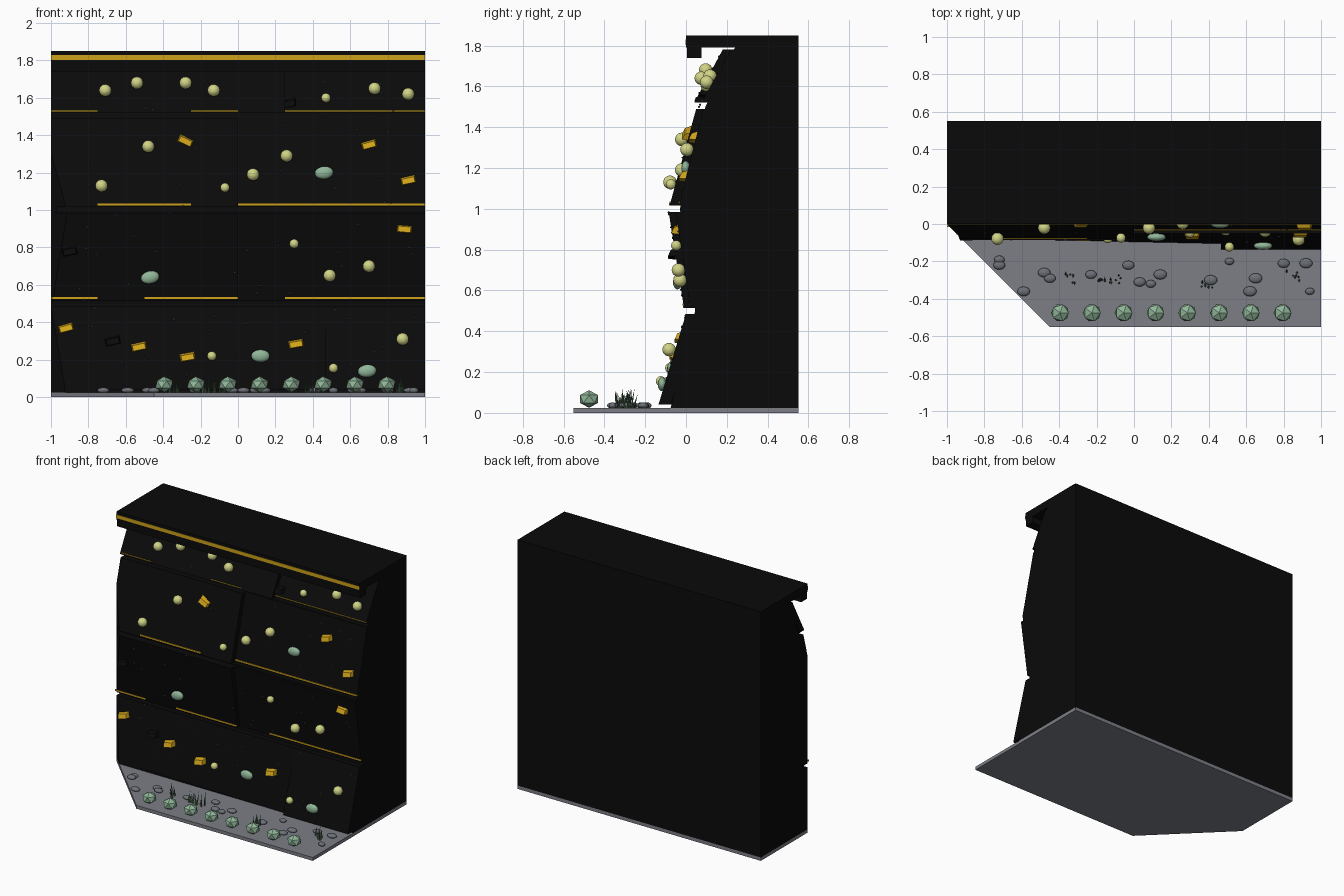
import bpy, bmesh, math, random
from mathutils import Matrix, Vector

random.seed(4)
if "Cube" in bpy.data.objects:
    bpy.data.objects.remove(bpy.data.objects["Cube"])


def material(name, *rgb):
    m = bpy.data.materials.new(name)
    m.use_nodes = True
    m.diffuse_color = (*rgb, 1)
    m.node_tree.nodes["Principled BSDF"].inputs["Base Color"].default_value = (*rgb, 1)
    return m


BLACK = material("wall black", .003, .003, .003)
GOLD = material("gold", .62, .36, .01)
CREAM = material("pale lime", .64, .66, .24)
SAGE = material("sage green", .28, .47, .32)
GRASS = material("grass green", .07, .15, .08)
FLOOR = material("floor grey", .2, .21, .24)
STONE = material("stone grey", .15, .16, .18)
BOLT = material("bolt grey", .07, .07, .07)


def finish(name, bm, mat, smooth=False):
    bmesh.ops.recalc_face_normals(bm, faces=bm.faces)
    mesh = bpy.data.meshes.new(name)
    bm.to_mesh(mesh)
    bm.free()
    mesh.materials.append(mat)
    for p in mesh.polygons:
        p.use_smooth = smooth
    obj = bpy.data.objects.new(name, mesh)
    bpy.context.collection.objects.link(obj)
    return obj


def extrude(bm, points, offset):
    """Closed prism from a planar outline."""
    face = bm.faces.new([bm.verts.new(p) for p in points])
    ext = bmesh.ops.extrude_face_region(bm, geom=[face], use_keep_orig=True)
    moved = [g for g in ext["geom"] if isinstance(g, bmesh.types.BMVert)]
    bmesh.ops.translate(bm, verts=moved, vec=offset)


def clip_corner(bm):
    """Cut away everything past the angled corner of the floor."""
    cut = bmesh.ops.bisect_plane(bm, geom=bm.verts[:] + bm.edges[:] + bm.faces[:],
                                 plane_co=(-1, 0, 0), plane_no=(-1, -1, 0), clear_outer=True)
    edges = [g for g in cut["geom_cut"] if isinstance(g, bmesh.types.BMEdge)]
    bmesh.ops.holes_fill(bm, edges=edges)


def box(name, x, y, z, mat):
    bm = bmesh.new()
    extrude(bm, [(x[0], y[0], z[0]), (x[1], y[0], z[0]), (x[1], y[1], z[0]), (x[0], y[1], z[0])],
            (0, 0, z[1] - z[0]))
    return finish(name, bm, mat)


# Floor with its angled corner
bm = bmesh.new()
extrude(bm, [(-1, 0, 0), (-.45, -.55, 0), (1, -.55, 0), (1, .55, 0), (-1, .55, 0)], (0, 0, .025))
finish("floor", bm, FLOOR)

# Solid wall core
bm = bmesh.new()
core = [(.55, .025), (-.075, .025), (.045, .5), (-.03, 1), (.095, 1.5), (.24, 1.79), (.55, 1.79)]
extrude(bm, [(-1, y, z) for y, z in core], (2, 0, 0))
clip_corner(bm)
finish("wall_core", bm, BLACK)

# Climbing panels: x range, z range, front y at bottom left, bottom right, top
PANELS = [
    (-1, .465, .04, .485, -.075, -.105, 0),
    (.465, 1, .04, .485, -.135, -.135, 0),
    (-1, 0, .515, .985, -.01, -.01, -.085),
    (0, 1, .515, .985, .02, .02, -.05),
    (-1, 0, 1.017, 1.49, -.08, -.08, .05),
    (0, 1, 1.017, 1.49, -.035, -.035, .085),
    (-1, .25, 1.52, 1.78, .04, .04, .18),
    (.25, 1, 1.52, 1.78, .075, .075, .22),
]
for i, (x0, x1, z0, z1, yl, yr, yt) in enumerate(PANELS):
    bm = bmesh.new()
    extrude(bm, [(x0, yl, z0), (x1, yr, z0), (x1, yt, z1), (x0, yt, z1)], (0, .06, 0))
    clip_corner(bm)
    finish(f"panel_{i}", bm, BLACK)


def surface(x, z):
    """Front y of the panel nearest to a point."""
    x0, x1, z0, z1, yl, yr, yt = min(
        (p for p in PANELS if p[0] <= x <= p[1]), key=lambda p: abs(z - (p[2] + p[3]) / 2))
    bottom = yl + (yr - yl) * (x - x0) / (x1 - x0)
    return bottom + (yt - bottom) * (z - z0) / (z1 - z0)


# Roof, lip and gold trim
box("roof", (-1, 1), (0, .55), (1.79, 1.85), BLACK)
box("roof_lip", (-1, 1), (.005, .075), (1.74, 1.79), BLACK)
box("roof_trim", (-1, 1), (-.003, .002), (1.803, 1.829), GOLD)

# Gold seam strips between panel rows
SEAMS = {.53: [(-1, -.75), (-.5, 0), (.25, 1)],
         1.03: [(-.75, -.25), (0, 1)],
         1.53: [(-1, -.75), (-.25, 0), (.25, 1)]}
for z, spans in SEAMS.items():
    half = .002 if z > 1.5 else .005
    for a, b in spans:
        y = surface((a + b) / 2, z)
        strip = box("seam_strip", (a, b), (y - .004, y + .004), (z - half, z + half), GOLD)


def ball(name, loc, size, mat, smooth=False, detail=0, spin=0):
    """Scaled sphere: an icosphere when detail is given, otherwise a UV sphere."""
    bm = bmesh.new()
    if detail:
        bmesh.ops.create_icosphere(bm, subdivisions=detail, radius=1)
    else:
        bmesh.ops.create_uvsphere(bm, u_segments=16, v_segments=10, radius=1)
    m = Matrix.Translation(loc) @ Matrix.Rotation(spin, 4, "Y") @ Matrix.Diagonal((*size, 1))
    bmesh.ops.transform(bm, matrix=m, verts=bm.verts)
    return finish(name, bm, mat, smooth)


# Round holds
BIG = [(-.71, 1.64), (-.54, 1.68), (-.28, 1.68), (-.13, 1.64), (.73, 1.65), (.91, 1.62),
       (-.48, 1.34), (-.73, 1.13), (.08, 1.19), (.26, 1.29), (.49, .65), (.7, .7), (.88, .31)]
SMALL = [(.47, 1.6), (-.07, 1.12), (.3, .82), (-.14, .22), (.51, .155)]
for r, spots in ((.033, BIG), (.025, SMALL)):
    for x, z in spots:
        ball("round_hold", (x, surface(x, z) - r * .9, z), (r, r, r), CREAM, detail=3)

# Oval holds
for x, z, spin in [(-.47, .64, -.2), (.46, 1.2, -.1), (.12, .22, 0), (.69, .14, -.1)]:
    ball("oval_hold", (x, surface(x, z) - .012, z), (.05, .022, .034), SAGE, True, spin=spin)


# Wedge holds: tapered blocks turned on the wall
def wedge(x, z, turn, mat):
    bm = bmesh.new()
    extrude(bm, [(-.042, .012, -.022), (-.042, -.036, -.018), (-.042, -.022, .012), (-.042, .012, .022)],
            (.084, 0, 0))
    for v in bm.verts:
        if v.co.y < 0:
            v.co.x *= .8
    m = Matrix.Translation((x, surface(x, z), z)) @ Matrix.Rotation(math.radians(turn), 4, "Y")
    bmesh.ops.transform(bm, matrix=m, verts=bm.verts)
    finish("wedge_hold", bm, mat)


for x, z, turn in [(-.28, 1.37, 25), (.7, 1.35, -15), (.91, 1.16, -12), (.89, .9, 5), (-.92, .37, -15),
                   (-.53, .27, -12), (-.27, .215, -10), (.31, .285, -10)]:
    wedge(x, z, turn, GOLD)
for x, z in [(-.9, .78), (-.67, .3), (.27, 1.57)]:
    wedge(x, z, -12, BLACK)

# Bolt heads scattered over the panels
bm = bmesh.new()
for _ in range(75):
    x, z = random.uniform(-.88, .95), random.uniform(.1, 1.75)
    bmesh.ops.create_icosphere(bm, subdivisions=1, radius=.006,
                               matrix=Matrix.Translation((x, surface(x, z), z)))
finish("bolts", bm, BOLT)

# Row of faceted shrubs
for i in range(8):
    ball("shrub", (-.395 + i * .17, -.475, .068), (.052, .052, .043), SAGE, detail=1)

# Flat stones on the floor
STONES = [(-.72, -.19), (-.72, -.22), (-.48, -.26), (-.45, -.29), (-.59, -.36), (-.23, -.27), (-.03, -.22),
          (.03, -.31), (.09, -.32), (.14, -.27), (.41, -.3), (.51, -.2), (.65, -.29), (.62, -.36),
          (.8, -.21), (.94, -.36), (.92, -.21)]
for x, y in STONES:
    r = random.uniform(.024, .036)
    ball("stone", (x, y, .036), (r, r * .75, .015), STONE, True)

# Grass tufts
bm = bmesh.new()
for cx, cy in [(-.33, -.29), (-.18, -.32), (-.1, -.3), (.39, -.33), (.85, -.28)]:
    for _ in range(7):
        h = random.uniform(.06, .1)
        lean = Matrix.Rotation(random.uniform(-.3, .3), 4, "X")
        spot = Vector((cx + random.uniform(-.035, .035), cy + random.uniform(-.025, .025), .022))
        bmesh.ops.create_cone(bm, cap_ends=True, segments=4, radius1=.006, radius2=0, depth=h,
                              matrix=Matrix.Translation(spot) @ lean @ Matrix.Translation((0, 0, h / 2)))
finish("grass", bm, GRASS)
